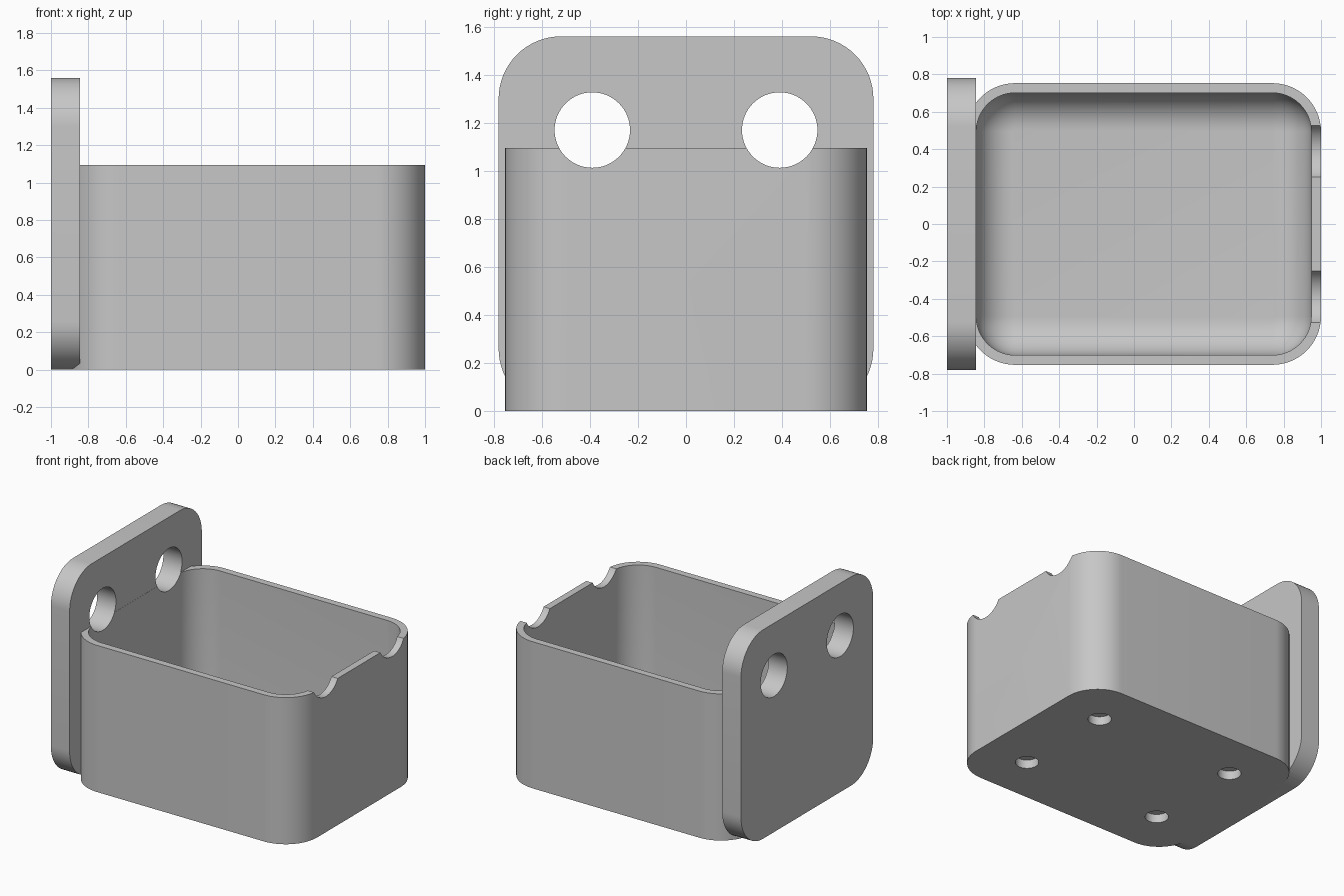
import bpy, bmesh
from math import cos, sin, pi
from mathutils import Matrix

if "Cube" in bpy.data.objects:
    bpy.data.objects.remove(bpy.data.objects["Cube"], do_unlink=True)

gray = bpy.data.materials.new("light gray")
gray.use_nodes = True
color = (0.57, 0.57, 0.57, 1)
gray.diffuse_color = color
gray.node_tree.nodes["Principled BSDF"].inputs["Base Color"].default_value = color

MID = 0.052        # tray centre along x
HALF_X, HALF_Y = 0.948, 0.753
HEIGHT, WALL, FLOOR = 1.095, 0.052, 0.1
CORNER, FILLET = 0.26, 0.2


def rounded(hx, hy, r, steps=16):
    """Counter-clockwise outline of a rounded rectangle."""
    points = []
    for i, (sx, sy) in enumerate([(1, 1), (-1, 1), (-1, -1), (1, -1)]):
        for k in range(steps + 1):
            a = (i + k / steps) * pi / 2
            points.append((sx * (hx - r) + r * cos(a), sy * (hy - r) + r * sin(a)))
    return points


def loft(name, rings):
    """Solid skinned over matching closed rings, capped at both ends."""
    bm = bmesh.new()
    loops = [[bm.verts.new(p) for p in ring] for ring in rings]
    for low, high in zip(loops, loops[1:]):
        for i in range(len(low)):
            j = (i + 1) % len(low)
            bm.faces.new((low[i], low[j], high[j], high[i]))
    bm.faces.new(loops[0][::-1])
    bm.faces.new(loops[-1])
    bmesh.ops.recalc_face_normals(bm, faces=bm.faces)
    return finish(name, bm)


def finish(name, bm):
    mesh = bpy.data.meshes.new(name)
    bm.to_mesh(mesh)
    bm.free()
    mesh.materials.append(gray)
    obj = bpy.data.objects.new(name, mesh)
    bpy.context.collection.objects.link(obj)
    return obj


def cylinder(name, radius, depth, place):
    bm = bmesh.new()
    bmesh.ops.create_cone(bm, cap_ends=True, segments=64, radius1=radius,
                          radius2=radius, depth=depth, matrix=place)
    return finish(name, bm)


def combine(target, tool, operation):
    mod = target.modifiers.new(operation.lower(), "BOOLEAN")
    mod.operation, mod.solver, mod.object = operation, "EXACT", tool
    bpy.context.view_layer.objects.active = target
    bpy.ops.object.modifier_apply(modifier=mod.name)
    bpy.data.objects.remove(tool, do_unlink=True)


def tray_ring(inset, z):
    return [(MID + x, y, z) for x, y in
            rounded(HALF_X - inset, HALF_Y - inset, CORNER - inset)]


# open tray with a filleted cavity
rings = [tray_ring(0, 0), tray_ring(0, HEIGHT), tray_ring(WALL, HEIGHT)]
for k in range(13):
    a = k / 12 * pi / 2
    rings.append(tray_ring(WALL + FILLET * (1 - cos(a)), FLOOR + FILLET * (1 - sin(a))))
tray = loft("hanging_tray", rings)

# upright mounting plate
outline = rounded(0.78, 0.78, CORNER)
plate = loft("mounting_plate", [[(x, y, z + 0.78) for y, z in outline] for x in (-1, -0.845)])
combine(tray, plate, "UNION")

# screw holes through the plate, notching the opposite rim
for side in (-1, 1):
    place = Matrix.Translation((0, side * 0.39, 1.17)) @ Matrix.Rotation(pi / 2, 4, "Y")
    combine(tray, cylinder("screw_hole", 0.157, 2.4, place), "DIFFERENCE")

# blind round pockets in the underside
for sx in (-1, 1):
    for sy in (-1, 1):
        place = Matrix.Translation((MID + sx * 0.58, sy * 0.387, 0))
        combine(tray, cylinder("foot_pocket", 0.08, 0.13, place), "DIFFERENCE")

bpy.ops.object.select_all(action="DESELECT")
tray.select_set(True)
bpy.context.view_layer.objects.active = tray
bpy.ops.object.shade_smooth_by_angle(angle=pi / 6)
